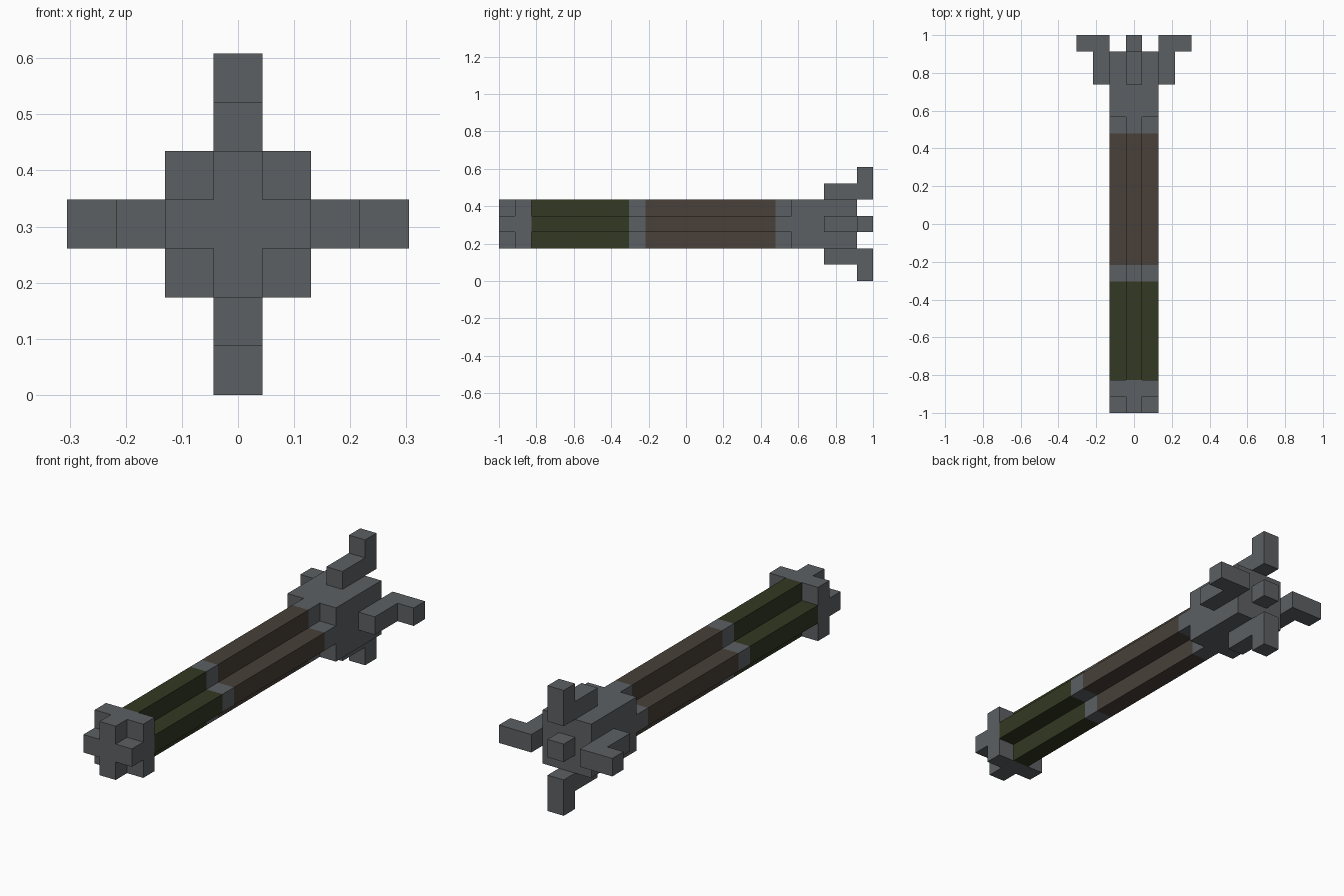
import bpy
import bmesh
from math import pi
from mathutils import Matrix, Vector

U = 2 / 23                       # one block
AXIS = Vector((0, 0, 3.5 * U))   # centre line of the shaft

cube = bpy.data.objects.get("Cube")
if cube:
    bpy.data.objects.remove(cube)


def material(name, rgb):
    m = bpy.data.materials.new(name)
    m.use_nodes = True
    m.diffuse_color = (*rgb, 1)
    m.node_tree.nodes["Principled BSDF"].inputs["Base Color"].default_value = (*rgb, 1)
    return m


GREY = material("steel grey", (0.107, 0.117, 0.125))
GREEN = material("dark olive", (0.033, 0.040, 0.016))
BROWN = material("dark brown", (0.065, 0.051, 0.041))


def finish(name, bm, mats):
    """Scale from blocks to units, move onto the centre line and link."""
    bmesh.ops.recalc_face_normals(bm, faces=bm.faces)
    bm.transform(Matrix.Translation(AXIS) @ Matrix.Scale(U, 4))
    mesh = bpy.data.meshes.new(name)
    bm.to_mesh(mesh)
    bm.free()
    for m in mats:
        mesh.materials.append(m)
    obj = bpy.data.objects.new(name, mesh)
    bpy.context.collection.objects.link(obj)
    return obj


def block(name, lo, hi):
    bm = bmesh.new()
    lo, hi = Vector(lo), Vector(hi)
    size = Matrix.Diagonal((*(hi - lo), 1))
    bmesh.ops.create_cube(bm, size=1, matrix=Matrix.Translation((lo + hi) / 2) @ size)
    return finish(name, bm, [GREY])


def station(n):
    """Blocks from the front end, measured from the middle."""
    return n - 11.5


# Shaft: plus-shaped section swept along y, one colour per band
a, b = 0.5, 1.5
quarter = [(b, -a), (b, a), (a, a)]
section = []
for k in range(4):
    turn = Matrix.Rotation(k * pi / 2, 2)
    section += [turn @ Vector(p) for p in quarter]
stops = [0, 2, 8, 9, 17, 18]
bands = [0, 1, 0, 2, 0]
bm = bmesh.new()
rings = [[bm.verts.new((p.x, station(s), p.y)) for p in section] for s in stops]
for r0, r1, index in zip(rings, rings[1:], bands):
    for i in range(len(section)):
        j = (i + 1) % len(section)
        bm.faces.new((r0[i], r0[j], r1[j], r1[i])).material_index = index
bm.faces.new(rings[0])
bm.faces.new(rings[-1])
finish("shaft", bm, [GREY, GREEN, BROWN])

# Front collar: four corner blocks filling the grooves
for x, side in ((-1, "right"), (1, "left")):
    for z, level in ((-1, "lower"), (1, "upper")):
        block(f"collar_{level}_{side}", (x - a, station(1), z - a), (x + a, station(2), z + a))

# Head and the small knob behind it
block("head", (-b, station(18), -b), (b, station(22), b))
block("rear_knob", (-a, station(22), -a), (a, station(23), a))

# Four L-shaped claws around the head
outline = [(20, 1.5), (23, 1.5), (23, 3.5), (22, 3.5), (22, 2.5), (20, 2.5)]
for k, where in enumerate(("top", "left", "bottom", "right")):
    bm = bmesh.new()
    face = bm.faces.new([bm.verts.new((-a, station(y), z)) for y, z in outline])
    new = bmesh.ops.extrude_face_region(bm, geom=[face])["geom"]
    verts = [v for v in new if isinstance(v, bmesh.types.BMVert)]
    bmesh.ops.translate(bm, verts=verts, vec=(1, 0, 0))
    bm.transform(Matrix.Rotation(k * pi / 2, 4, "Y"))
    finish("claw_" + where, bm, [GREY])
